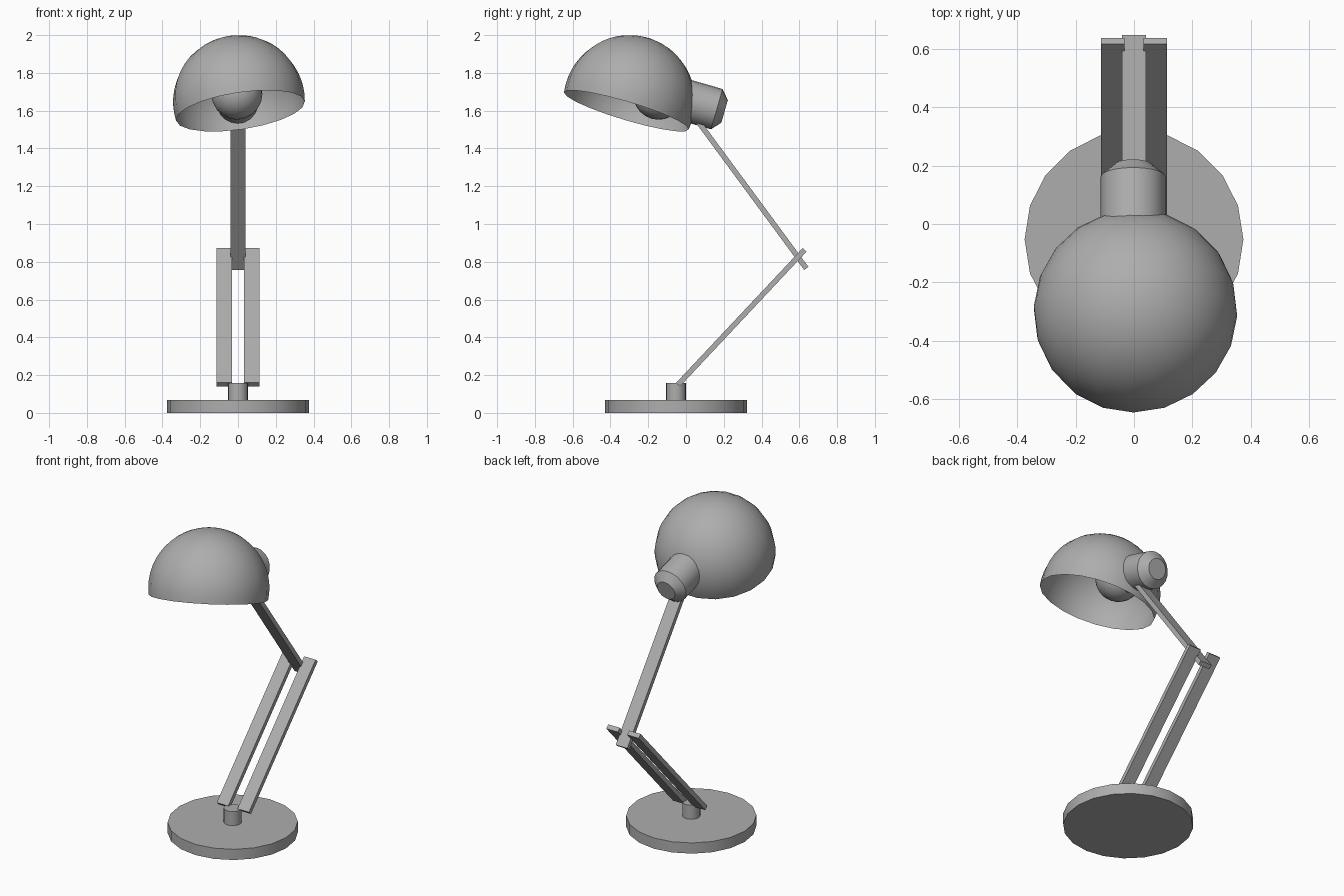
import bpy, bmesh, math
from mathutils import Matrix, Vector, Euler

if "Cube" in bpy.data.objects:
    bpy.data.objects.remove(bpy.data.objects["Cube"])

SIDES = 20

# Dark grey paint shared by all parts
paint = bpy.data.materials.new("dark_grey")
paint.diffuse_color = (0.42, 0.42, 0.42, 1)
paint.use_nodes = True
paint.node_tree.nodes["Principled BSDF"].inputs["Base Color"].default_value = paint.diffuse_color


def finish(name, bm, matrix):
    bmesh.ops.recalc_face_normals(bm, faces=bm.faces)
    me = bpy.data.meshes.new(name)
    bm.to_mesh(me)
    bm.free()
    me.materials.append(paint)
    ob = bpy.data.objects.new(name, me)
    bpy.context.collection.objects.link(ob)
    ob.matrix_world = matrix
    bpy.ops.object.select_all(action='DESELECT')
    ob.select_set(True)
    bpy.context.view_layer.objects.active = ob
    bpy.ops.object.shade_smooth_by_angle(angle=math.radians(30))
    return ob


def lathe(name, profile, matrix):
    """Turn (radius, height) points around local z."""
    bm = bmesh.new()
    vs = [bm.verts.new((r, 0, h)) for r, h in profile]
    es = [bm.edges.new(p) for p in zip(vs, vs[1:])]
    bmesh.ops.spin(bm, geom=vs + es, axis=(0, 0, 1), cent=(0, 0, 0),
                   steps=SIDES, angle=math.tau)
    bmesh.ops.remove_doubles(bm, verts=bm.verts, dist=1e-5)
    return finish(name, bm, matrix)


def bar(name, x, start, end, width, thick):
    """Flat bar between two (y, z) points."""
    a, b = Vector((x, *start)), Vector((x, *end))
    d = b - a
    bm = bmesh.new()
    bmesh.ops.create_cube(bm, size=1)
    bmesh.ops.scale(bm, vec=(width, thick, d.length), verts=bm.verts)
    tilt = -math.atan2(d.y, d.z)
    return finish(name, bm, Matrix.Translation((a + b) / 2) @ Matrix.Rotation(tilt, 4, 'X'))


# Round base and short post
at = Matrix.Translation((0, -0.053, 0))
lathe("base", [(0, 0), (0.375, 0), (0.375, 0.068), (0, 0.068)], at)
lathe("post", [(0, 0.06), (0.052, 0.06), (0.052, 0.157), (0, 0.157)], at)

# Paired lower arms and the single upper arm
for side, name in ((-1, "lower_arm_left"), (1, "lower_arm_right")):
    bar(name, side * 0.073, (-0.042, 0.15), (0.628, 0.863), 0.081, 0.028)
bar("upper_arm", 0, (0.637, 0.765), (0.04, 1.575), 0.081, 0.028)

# Lamp socket, its axis crossing the shade
axis = Vector((0, 0.961, -0.277))
turn = axis.to_track_quat('Z', 'Y').to_matrix().to_4x4()
lathe("socket", [(0, -0.2), (0.111, -0.2), (0.111, 0), (0.062, 0.043), (0, 0.043)],
      Matrix.Translation((-0.003, 0.163, 1.608)) @ turn)

# Bulb
R = 0.135
lathe("bulb", [(R * math.sin(math.pi * i / 12), -R * math.cos(math.pi * i / 12))
               for i in range(13)],
      Matrix.Translation((-0.006, -0.145, 1.687)) @ turn)

# Open dome shade, tipped up at the front and slightly rolled
R, steps = 0.349, 14
last = math.pi / 2 + math.asin(0.055 / R)
profile = [(R * math.sin(last * i / steps), R * math.cos(last * i / steps))
           for i in range(steps + 1)]
tilt = Euler((math.radians(-16.5), math.radians(-8.5), 0)).to_matrix().to_4x4()
lathe("shade", profile, Matrix.Translation((0.005, -0.3, 1.651)) @ tilt)
